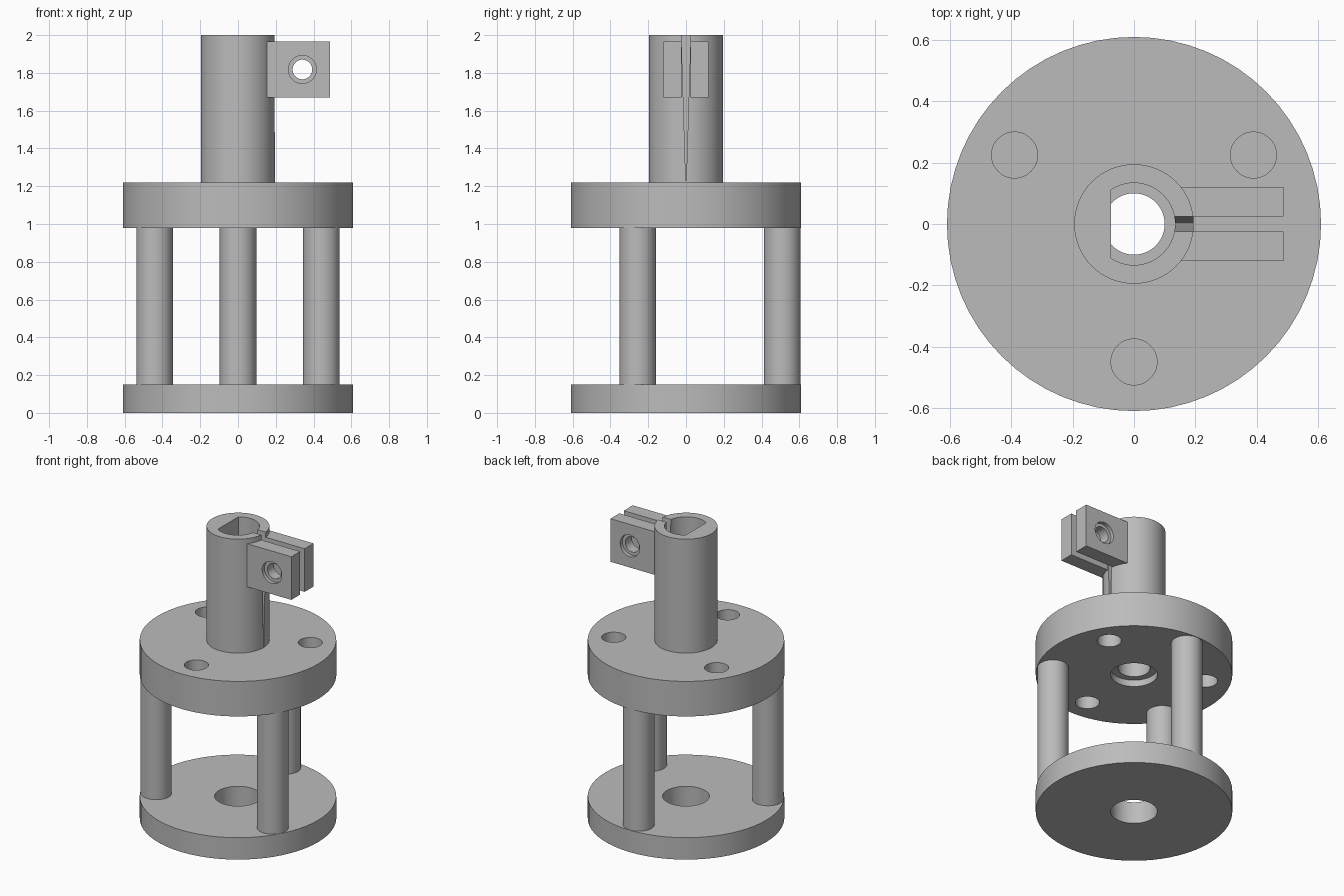
import bpy
import bmesh
from math import sin, cos, radians
from mathutils import Matrix, Vector

if "Cube" in bpy.data.objects:
    bpy.data.objects.remove(bpy.data.objects["Cube"])

grey = bpy.data.materials.new("plain grey")
grey.use_nodes = True
GREY = (0.5, 0.5, 0.5, 1)
grey.diffuse_color = GREY
grey.node_tree.nodes["Principled BSDF"].inputs["Base Color"].default_value = GREY


def add_object(name, bm):
    bmesh.ops.recalc_face_normals(bm, faces=bm.faces)
    mesh = bpy.data.meshes.new(name)
    bm.to_mesh(mesh)
    bm.free()
    mesh.materials.append(grey)
    obj = bpy.data.objects.new(name, mesh)
    bpy.context.collection.objects.link(obj)
    return obj


def cylinder(name, radius, start, end, sides=64):
    """Round bar between two points."""
    a, b = Vector(start), Vector(end)
    turn = (b - a).to_track_quat("Z", "Y").to_matrix().to_4x4()
    bm = bmesh.new()
    bmesh.ops.create_cone(bm, cap_ends=True, segments=sides, radius1=radius,
                          radius2=radius, depth=(b - a).length,
                          matrix=Matrix.Translation((a + b) / 2) @ turn)
    return add_object(name, bm)


def box(name, low, high):
    bm = bmesh.new()
    bmesh.ops.create_cube(bm, size=1)
    for v in bm.verts:
        v.co = [l + (c + 0.5) * (h - l) for l, h, c in zip(low, high, v.co)]
    return add_object(name, bm)


def boolean(target, tool, operation="DIFFERENCE"):
    """Apply a boolean and discard its helper."""
    mod = target.modifiers.new("shape", "BOOLEAN")
    mod.operation, mod.solver, mod.object = operation, "EXACT", tool
    graph = bpy.context.evaluated_depsgraph_get()
    result = bpy.data.meshes.new_from_object(target.evaluated_get(graph))
    target.modifiers.clear()
    target.data = result
    bpy.data.objects.remove(tool)


def smooth(obj):
    bpy.ops.object.select_all(action="DESELECT")
    obj.select_set(True)
    bpy.context.view_layer.objects.active = obj
    bpy.ops.object.shade_smooth_by_angle(angle=radians(30))


def around(radius, angle):
    return radius * cos(radians(angle)), radius * sin(radians(angle))


PLATE_R, BASE_TOP = 0.61, 0.15
DECK_LOW, DECK_TOP, TOP = 0.98, 1.22, 2.0

# Base plate with centre hole
base = cylinder("base_plate", PLATE_R, (0, 0, 0), (0, 0, BASE_TOP))
boolean(base, cylinder("cutter", 0.145, (0, 0, -0.1), (0, 0, 0.3)))
smooth(base)

# Three pillars
for i, angle in enumerate((90, 210, 330)):
    x, y = around(0.51, angle)
    smooth(cylinder(f"pillar_{i + 1}", 0.097, (x, y, BASE_TOP), (x, y, DECK_LOW), 48))

# Upper plate: bore, shallow recess below, three bolt holes
deck = cylinder("upper_plate", PLATE_R, (0, 0, DECK_LOW), (0, 0, DECK_TOP))
boolean(deck, cylinder("cutter", 0.1, (0, 0, 0.9), (0, 0, 1.3)))
boolean(deck, cylinder("cutter", 0.145, (0, 0, 0.9), (0, 0, DECK_LOW + 0.045)))
for angle in (30, 150, 270):
    x, y = around(0.45, angle)
    boolean(deck, cylinder("cutter", 0.075, (x, y, 0.9), (x, y, 1.3), 48))
smooth(deck)

# Clamp tube with a D-shaped bore
tube = cylinder("clamp_tube", 0.195, (0, 0, DECK_TOP), (0, 0, TOP))
bore = cylinder("cutter", 0.134, (0, 0, 1.1), (0, 0, 2.1))
boolean(bore, box("flat", (-0.3, -0.3, 1), (-0.075, 0.3, 2.2)))
boolean(tube, bore)

# Tapered slit down one side of the tube
slit = box("cutter", (0.05, -0.025, DECK_TOP), (0.3, 0.025, TOP + 0.02))
for v in slit.data.vertices:
    if v.co.z < 1.5:
        v.co.y *= 0.04
boolean(tube, slit)
smooth(tube)

# Pair of clamp lugs with recessed bolt holes
for name, side in (("right", -1), ("left", 1)):
    ys = sorted((side * 0.024, side * 0.12))
    lug = box(f"clamp_lug_{name}", (0.1, ys[0], 1.67), (0.488, ys[1], 1.965))
    boolean(lug, cylinder("cutter", 0.19, (0, 0, 1.5), (0, 0, 2.2)))
    boolean(lug, cylinder("cutter", 0.052, (0.341, -0.3, 1.818), (0.341, 0.3, 1.818), 48))
    boolean(lug, cylinder("cutter", 0.074, (0.341, side * 0.095, 1.818),
                          (0.341, side * 0.3, 1.818), 48))
    smooth(lug)
